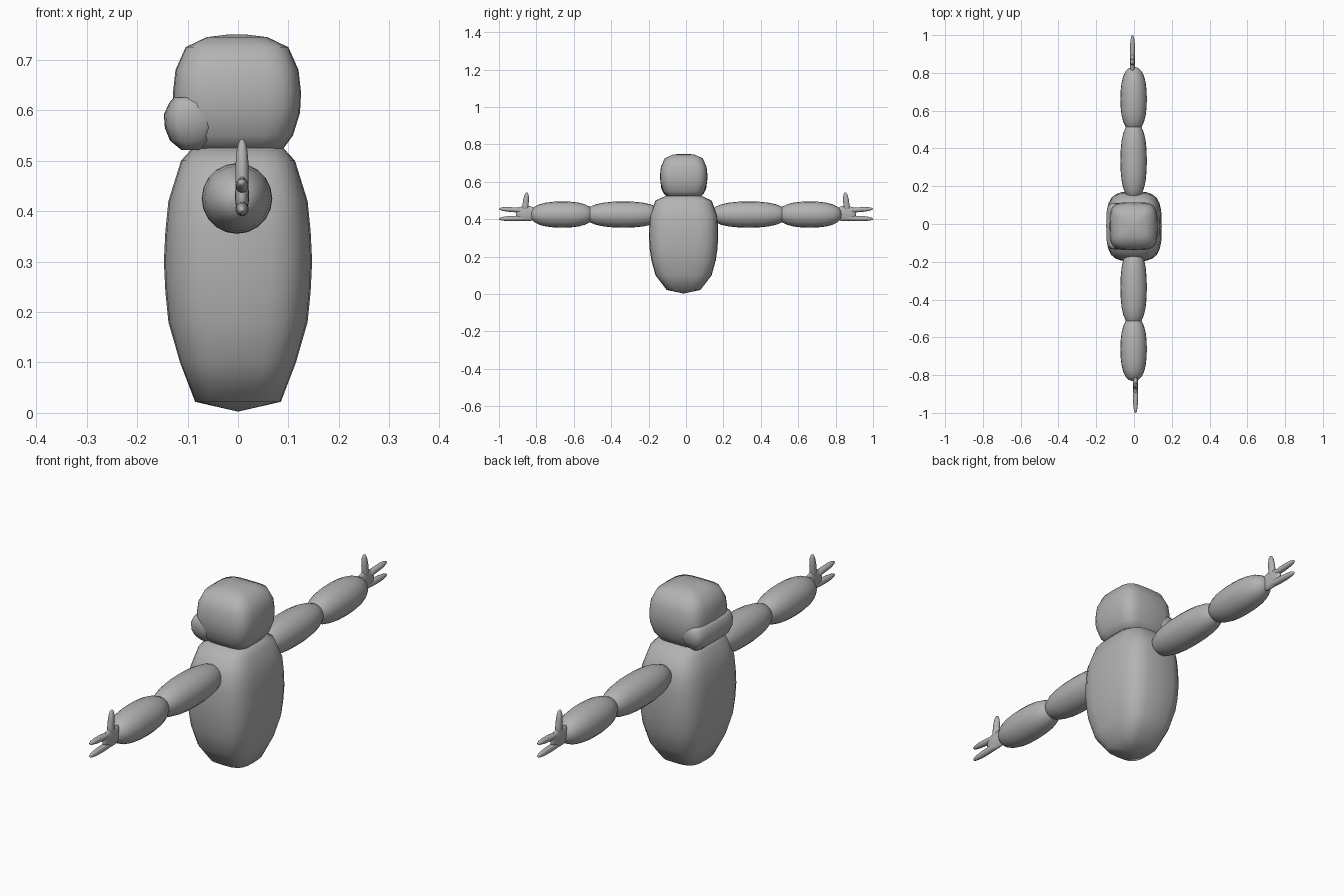
import bpy, bmesh, math
from mathutils import Vector

if "Cube" in bpy.data.objects:
    bpy.data.objects.remove(bpy.data.objects["Cube"])

grey = bpy.data.materials.new("warm_grey")
grey.diffuse_color = (0.45, 0.45, 0.45, 1)
grey.use_nodes = True
grey.node_tree.nodes["Principled BSDF"].inputs["Base Color"].default_value = grey.diffuse_color


def spow(v, p):
    return math.copysign(abs(v) ** p, v)


def loft(name, rings, expo=2, seg=24, place=lambda v: v):
    """Skin stacked superellipse rings (height, cx, cy, rx, ry), closed at both ends."""
    bm = bmesh.new()
    loops = []
    for h, cx, cy, rx, ry in rings:
        loop = []
        for i in range(seg):
            a = 2 * math.pi * i / seg
            x, y = spow(math.cos(a), 2 / expo), spow(math.sin(a), 2 / expo)
            loop.append(bm.verts.new(place(Vector((cx + rx * x, cy + ry * y, h)))))
        loops.append(loop)
    for a, b in zip(loops, loops[1:]):
        for i in range(seg):
            j = (i + 1) % seg
            bm.faces.new((a[i], a[j], b[j], b[i]))
    bm.faces.new(loops[0][::-1])
    bm.faces.new(loops[-1])
    bmesh.ops.recalc_face_normals(bm, faces=bm.faces)
    for f in bm.faces:
        f.smooth = True
    me = bpy.data.meshes.new(name)
    bm.to_mesh(me)
    bm.free()
    me.materials.append(grey)
    ob = bpy.data.objects.new(name, me)
    bpy.context.collection.objects.link(ob)
    return ob


def capsule(name, start, end, half, wide, expo, side):
    """Rounded spindle between two (y, z) points; half = radii in the hand plane, wide = along x."""
    s, e = Vector((0, *start)), Vector((0, *end))
    axis = (e - s) / 2
    mid = (s + e) / 2
    across = Vector((0, -axis.z, axis.y)).normalized()
    rings = []
    for i in range(13):
        t = -math.cos(math.pi * i / 12)
        r = max((1 - abs(t) ** expo) ** (1 / expo), 0.02)
        rings.append((t, 0, 0, wide * r, half * r))

    def place(v):
        p = mid + axis * v.z + across * v.y + Vector((v.x, 0, 0))
        return Vector((p.x + SHIFT, p.y, p.z)) if side > 0 else Vector((-p.x - SHIFT, -p.y, p.z))
    return loft(name, rings, 2, 20, place)


# Torso: boxy barrel with a shallow pointed base
torso = [(0.003, 0.002, 0.002), (0.022, 0.085, 0.09), (0.1, 0.115, 0.15), (0.18, 0.138, 0.172),
         (0.24, 0.144, 0.181), (0.3, 0.147, 0.185), (0.36, 0.144, 0.184), (0.42, 0.138, 0.18),
         (0.5, 0.113, 0.15), (0.525, 0.09, 0.095), (0.535, 0.05, 0.05)]
loft("torso", [(z, 0, -0.013, rx, ry) for z, rx, ry in torso], 3.4)

# Head: rounded cube
head = [(0.515, 0.05), (0.524, 0.092), (0.55, 0.111), (0.595, 0.125), (0.635, 0.127), (0.68, 0.122),
        (0.725, 0.102), (0.745, 0.06), (0.75, 0.02)]
loft("head", [(z, -0.002, -0.012, r, r) for z, r in head], 4)

# Muzzle plate wrapped around the lower face
muzzle = [(0.521, 0.02, 0.09), (0.54, 0.043, 0.108), (0.565, 0.053, 0.12), (0.592, 0.055, 0.123),
          (0.615, 0.044, 0.12), (0.625, 0.036, 0.112)]
loft("muzzle", [(z, -0.092, -0.012, rx, ry) for z, rx, ry in muzzle], 4)

# Arms and hands on both sides
for side, label in ((1, "left"), (-1, "right")):
    SHIFT = -0.002 * side
    capsule(label + "_upper_arm", (0.13, 0.425), (0.54, 0.425), 0.07, 0.07, 2.4, side)
    capsule(label + "_forearm", (0.492, 0.425), (0.832, 0.425), 0.07, 0.07, 2.4, side)
    SHIFT = -0.008
    capsule(label + "_palm", (0.795, 0.43), (0.91, 0.43), 0.04, 0.014, 2.6, side)
    capsule(label + "_thumb", (0.865, 0.41), (0.851, 0.543), 0.016, 0.013, 2.3, side)
    capsule(label + "_upper_finger", (0.84, 0.445), (1.0, 0.456), 0.013, 0.013, 2.3, side)
    capsule(label + "_lower_finger", (0.82, 0.407), (1.0, 0.402), 0.014, 0.013, 2.3, side)
